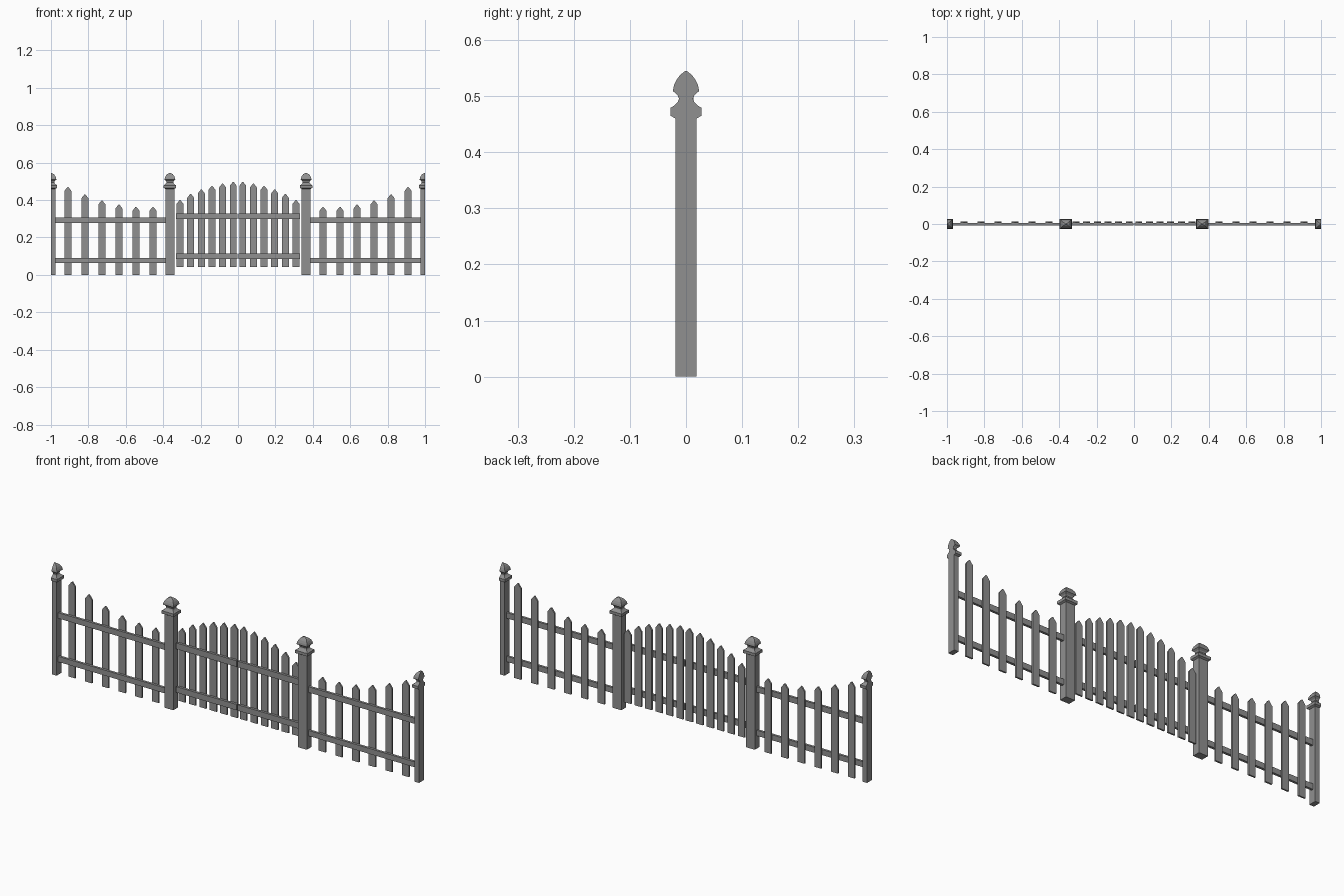
import bpy, bmesh

if "Cube" in bpy.data.objects:
    bpy.data.objects.remove(bpy.data.objects["Cube"])

# Dark grey paint shared by every part
paint = bpy.data.materials.new("dark_grey_paint")
paint.diffuse_color = (0.28, 0.28, 0.28, 1)
paint.use_nodes = True
paint.node_tree.nodes["Principled BSDF"].inputs["Base Color"].default_value = paint.diffuse_color


def make_object(name, bm):
    bmesh.ops.recalc_face_normals(bm, faces=bm.faces)
    mesh = bpy.data.meshes.new(name)
    bm.to_mesh(mesh)
    bm.free()
    mesh.materials.append(paint)
    obj = bpy.data.objects.new(name, mesh)
    bpy.context.collection.objects.link(obj)
    return obj


def loft(bm, rings):
    """Skin a stack of equal-length point rings and cap both ends."""
    rings = [[bm.verts.new(p) for p in r] for r in rings]
    n = len(rings[0])
    for a, b in zip(rings, rings[1:]):
        for i in range(n):
            j = (i + 1) % n
            bm.faces.new((a[i], a[j], b[j], b[i]))
    bm.faces.new(rings[0])
    bm.faces.new(rings[-1])


def rail(name, x0, x1, z0, z1):
    bm = bmesh.new()
    ya, yb = -0.007, 0.005
    loft(bm, [[(x, ya, z0), (x, yb, z0), (x, yb, z1), (x, ya, z1)] for x in (x0, x1)])
    make_object(name, bm)


def picket(name, x, bottom, top, half=0.0185):
    bm = bmesh.new()
    shoulder = top - 0.021
    outline = [(x - half, bottom), (x + half, bottom), (x + half, shoulder),
               (x + 0.002, top), (x - 0.002, top), (x - half, shoulder)]
    loft(bm, [[(px, y, pz) for px, pz in outline] for y in (0.005, 0.013)])
    make_object(name, bm)


# Post profile: (half depth, height), with collar, neck and acorn finial
POST = [(0.019, 0), (0.019, 0.460), (0.0275, 0.465), (0.0275, 0.479),
        (0.021, 0.483), (0.015, 0.489), (0.0125, 0.495), (0.015, 0.502),
        (0.0235, 0.509), (0.0215, 0.519), (0.017, 0.529), (0.010, 0.538),
        (0.001, 0.545)]


def post(name, x, left=1, right=1):
    bm = bmesh.new()
    rings = []
    for h, z in POST:
        w = h + 0.0055 if h > 0.005 else h  # posts are wider than deep
        x0, x1 = x - w * left, x + w * right
        rings.append([(x0, -h, z), (x1, -h, z), (x1, h, z), (x0, h, z)])
    loft(bm, rings)
    make_object(name, bm)


SIDE_TOPS = [0.364, 0.364, 0.376, 0.398, 0.431, 0.470]
GATE_TOPS = [0.497, 0.488, 0.476, 0.457, 0.433, 0.400]

for s, side in ((-1, "left"), (1, "right")):
    # Posts: whole at the gate, halved at the outer ends
    post(f"gate_post_{side}", s * 0.364)
    post(f"end_post_{side}", s * 1.0, left=int(s > 0), right=int(s < 0))

    # Side panel and gate leaf rails
    for z0, z1, level in ((0.064, 0.091, "lower"), (0.278, 0.306, "upper")):
        rail(f"panel_rail_{level}_{side}", s * 0.385, s * 0.98, z0, z1)
        rail(f"gate_rail_{level}_{side}", s * 0.003, s * 0.332, z0 + 0.021, z1 + 0.023)

    # Pickets with swooping tops on the panels and an arch on the gate
    for i, top in enumerate(SIDE_TOPS):
        picket(f"panel_picket_{side}_{i}", s * (0.4545 + 0.091 * i), 0.0, top)
    for i, top in enumerate(GATE_TOPS):
        picket(f"gate_picket_{side}_{i}", s * (0.0255 + 0.0569 * i), 0.041, top)
